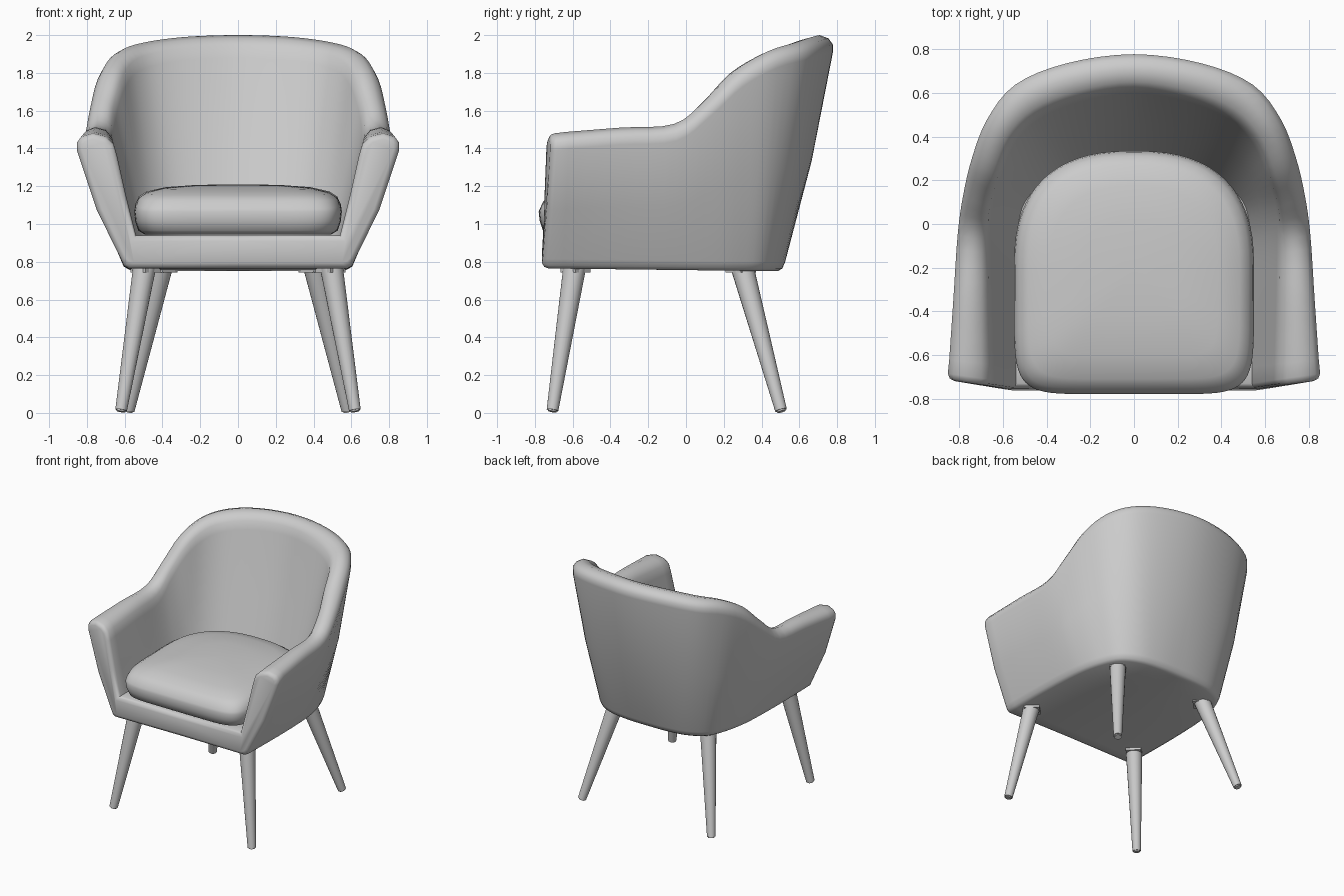
import bpy, bmesh, math
from mathutils import Vector

if "Cube" in bpy.data.objects:
    bpy.data.objects.remove(bpy.data.objects["Cube"])


def finish(name, bm, angle=45, mirror=False):
    bmesh.ops.remove_doubles(bm, verts=bm.verts, dist=0.0005)
    bmesh.ops.recalc_face_normals(bm, faces=bm.faces)
    mesh = bpy.data.meshes.new(name)
    bm.to_mesh(mesh)
    bm.free()
    ob = bpy.data.objects.new(name, mesh)
    bpy.context.collection.objects.link(ob)
    if mirror:
        mod = ob.modifiers.new("mirror", 'MIRROR')
        mod.merge_threshold = 0.002
    bpy.ops.object.select_all(action='DESELECT')
    ob.select_set(True)
    bpy.context.view_layer.objects.active = ob
    bpy.ops.object.shade_smooth_by_angle(angle=math.radians(angle))
    return ob


def catmull(a, b, c, d, t):
    return [0.5 * (2*q + (r - p)*t + (2*p - 5*q + 4*r - s)*t*t + (3*q - p - 3*r + s)*t**3)
            for p, q, r, s in zip(a, b, c, d)]


# Shell stations, front of arm to middle of back:
# outer bottom xy, outer top xy, inner top xy, inner bottom xy, rim height
STATIONS = [
    (.61, -.755, .855, -.715, .64, -.745, .54, -.76, 1.48),
    (.61, -.35, .83, -.35, .65, -.35, .54, -.35, 1.51),
    (.60, -.05, .81, -.05, .655, -.08, .54, -.12, 1.53),
    (.58, .13, .785, .13, .65, .07, .53, .00, 1.66),
    (.54, .28, .745, .30, .61, .21, .50, .10, 1.815),
    (.475, .405, .675, .48, .545, .37, .42, .19, 1.915),
    (.345, .48, .545, .64, .435, .48, .31, .26, 1.96),
    (.18, .51, .31, .738, .245, .56, .16, .30, 1.99),
    (0, .515, 0, .78, 0, .60, 0, .31, 2.0),
]
DECK = 0.94


def section(s, inset=0.0, dy=0.0, t=0.0):
    """Half cross-section of the shell, from floor centre over the rim to the deck."""
    ob, ot, it, ib = (Vector(s[i:i + 2]) for i in (0, 2, 4, 6))
    z = s[8]
    d = (ot - it).normalized()
    w = (ot - it).length
    zo, zi = z - 0.09, z - 0.12
    floor = 0.765 - 0.015*(ob.y + 0.75)/1.26
    pts = [
        (Vector((0, ob.y - 0.05*t)), floor, 0, -1),
        (ob - d*0.03, floor, 1, -1),
        (ob - d*0.005, floor + 0.015, 1, -.7),
        (ob + d*0.01, floor + 0.05, 1, 0),
        (ob.lerp(ot, .5) + d*0.017, (floor + zo)/2, 1, 0),
        (ot - d*0.002, zo, 1, 0),
        (ot - d*0.002, z - 0.05, 1, .3),
        (ot - d*0.025, z - 0.018, .7, .8),
        (ot - d*w*0.4, z, 0, 1),
        (it + d*w*0.28, z - 0.016, -.5, 1),
        (it + d*w*0.09, z - 0.055, -.8, .6),
        (it, zi, -1, .2),
        (ib.lerp(it, .5) + d*0.003, (DECK + zi)/2, -1, 0),
        (ib, DECK, -1, 1),
        (Vector((0, ib.y)), DECK, 0, 1),
    ]
    out = []
    for p, h, nd, nz in pts:
        q = p - d*inset*nd
        out.append((max(q.x, 0), q.y + dy, h - inset*nz))
    return out


# Upholstered shell: arms, back and base in one loft, rounded at the front
first, last = STATIONS[0], STATIONS[-2]
ctrl = [[2*a - b for a, b in zip(first, STATIONS[1])]] + [list(s) for s in STATIONS]
ctrl.append([-v if i in (0, 2, 4, 6) else v for i, v in enumerate(last)])
rings = [section(first, 0.03), section(first, 0.009, 0.009), section(first, 0, 0.03)]
SUB = 4
n = len(STATIONS) - 1
for i in range(n):
    for k in range(1, SUB + 1):
        t = k / SUB
        rings.append(section(catmull(*ctrl[i:i + 4], t), t=(i + t)/n))
bm = bmesh.new()
grid = [[bm.verts.new(p) for p in r] for r in rings]
for a, b in zip(grid, grid[1:]):
    for j in range(len(a) - 1):
        bm.faces.new((a[j], a[j + 1], b[j + 1], b[j]))
bm.faces.new(grid[0])
finish("seat_shell", bm, 50, mirror=True)


# Seat cushion: square front, round back, puffed edge, top sloping to the front
def outline(a):
    c, s = math.cos(a), math.sin(a)
    e, ry = (2/2.5, 0.535) if s > 0 else (2/7, 0.58)
    f = lambda v: math.copysign(abs(v)**e, v)
    return 0.55*f(c), ry*f(s)


bm = bmesh.new()
N = 64
prof = [(.90, .945), (.96, .965), (.99, 1.015), (1, 1.065), (.99, 1.105), (.955, 1.145),
        (.88, 1.172), (.7, 1.195), (.4, 1.207)]
loops = []
for k, z in prof:
    ring = []
    for i in range(N):
        x, y = outline(2*math.pi*i/N)
        drop = 0.025*max(0, -y*k/0.58)**2 if z > 1.08 else 0
        ring.append(bm.verts.new((x*k, y*k - 0.2, z - drop)))
    loops.append(ring)
for a, b in zip(loops, loops[1:]):
    for i in range(N):
        j = (i + 1) % N
        bm.faces.new((a[i], a[j], b[j], b[i]))
bm.faces.new(loops[0])
tip = bm.verts.new((0, -0.2, 1.21))
for i in range(N):
    bm.faces.new((loops[-1][i], loops[-1][(i + 1) % N], tip))
finish("seat_cushion", bm, 60)


# Tapered splayed legs with small mounting plates
def leg(name, foot, top):
    foot, top = Vector(foot), Vector(top)
    axis = top - foot
    rot = axis.to_track_quat('Z', 'Y').to_matrix().to_4x4()
    bm = bmesh.new()
    made = bmesh.ops.create_cone(bm, cap_ends=True, segments=20, radius1=0.031,
                                 radius2=0.062, depth=axis.length)
    rot.translation = (foot + top)/2
    bmesh.ops.transform(bm, matrix=rot, verts=made['verts'])
    rim = [e for e in bm.edges if all(v.co.z < 0.1 for v in e.verts)]
    bmesh.ops.bevel(bm, geom=rim, offset=0.008, segments=2, affect='EDGES')
    finish(name, bm, 40, mirror=True)
    bm = bmesh.new()
    made = bmesh.ops.create_cone(bm, cap_ends=True, segments=4, radius1=0.08,
                                 radius2=0.08, depth=0.02)
    bmesh.ops.translate(bm, verts=made['verts'], vec=(top.x, top.y, 0.754))
    finish(name + "_plate", bm, 30, mirror=True)


leg("front_leg", (.62, -.708, .007), (.49, -.585, .80))
leg("back_leg", (.58, .505, .007), (.40, .29, .80))
